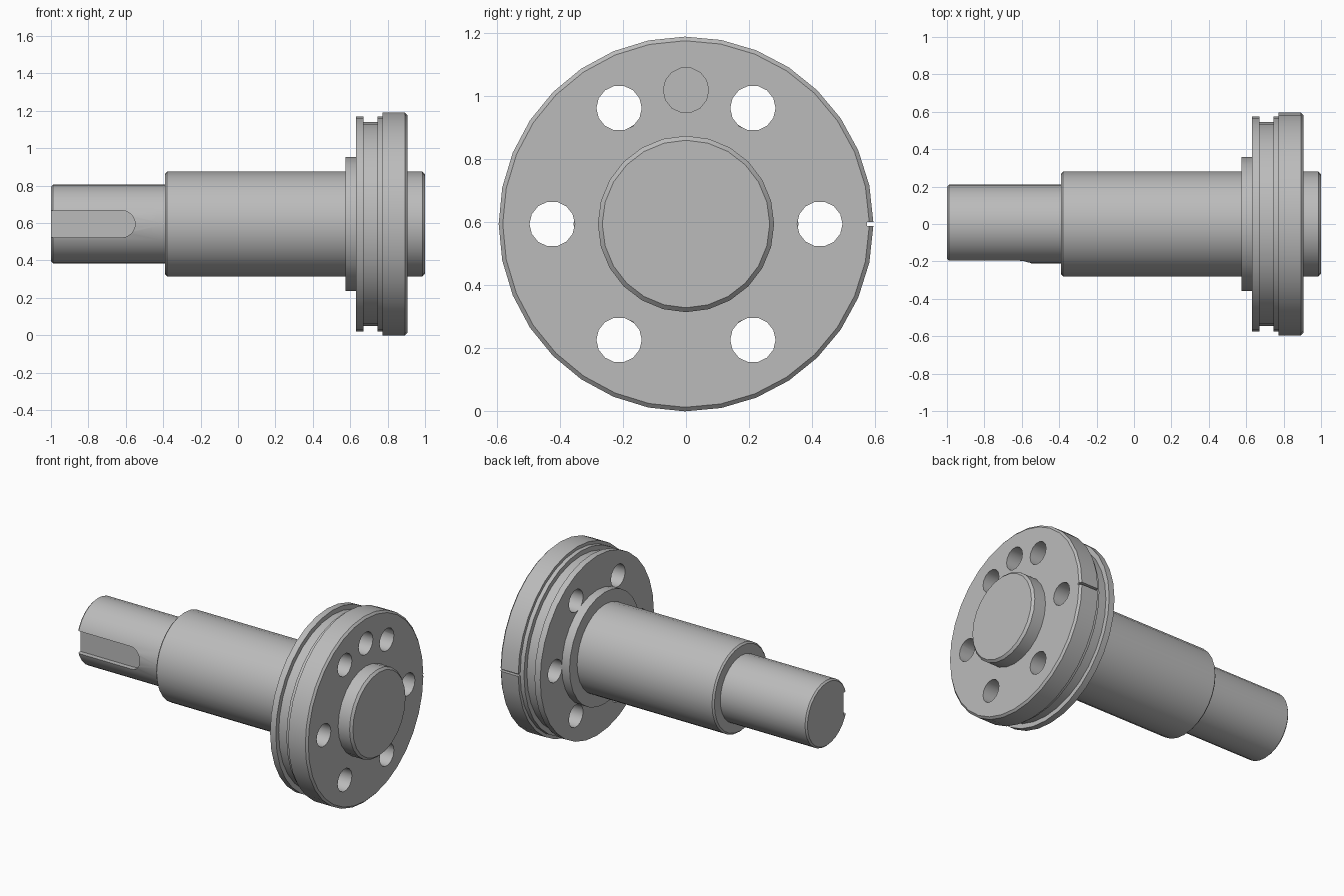
import bpy, bmesh, math
from mathutils import Matrix, Vector

AXIS_Z = 0.595

cube = bpy.data.objects.get("Cube")
if cube:
    bpy.data.objects.remove(cube, do_unlink=True)

steel = bpy.data.materials.new("steel_grey")
steel.use_nodes = True
steel.diffuse_color = (0.5, 0.5, 0.5, 1)
steel.node_tree.nodes["Principled BSDF"].inputs["Base Color"].default_value = (0.5, 0.5, 0.5, 1)


def make_object(name, bm):
    bmesh.ops.recalc_face_normals(bm, faces=bm.faces)
    mesh = bpy.data.meshes.new(name)
    bm.to_mesh(mesh)
    bm.free()
    mesh.materials.append(steel)
    obj = bpy.data.objects.new(name, mesh)
    bpy.context.collection.objects.link(obj)
    return obj


def lathe(name, profile, sides, gap=0.0, closed=False):
    """Revolve (x, radius) points about the shaft axis; a gap leaves the ring split at +y."""
    bm = bmesh.new()
    count = sides + 1 if gap else sides
    rings = []
    for i in range(count):
        a = gap / 2 + (math.tau - gap) * i / sides
        rings.append([bm.verts.new((x, r * math.cos(a), AXIS_Z + r * math.sin(a)))
                      for x, r in profile])
    n = len(profile)
    for i in range(sides):
        a, b = rings[i], rings[(i + 1) % count]
        for j in range(n if closed else n - 1):
            k = (j + 1) % n
            bm.faces.new((a[j], a[k], b[k], b[j]))
    if gap:
        bm.faces.new(rings[0])
        bm.faces.new(rings[-1])
    elif not closed:
        bm.faces.new([ring[0] for ring in rings])
        bm.faces.new([ring[-1] for ring in rings])
    return make_object(name, bm)


def cut(target, cutter):
    mod = target.modifiers.new("cut", "BOOLEAN")
    mod.operation = "DIFFERENCE"
    mod.solver = "EXACT"
    mod.object = cutter
    bpy.context.view_layer.objects.active = target
    bpy.ops.object.modifier_apply(modifier=mod.name)
    bpy.data.objects.remove(cutter, do_unlink=True)


def hole_cutter(y, z, x0, x1):
    bm = bmesh.new()
    place = Matrix.Translation(((x0 + x1) / 2, y, z)) @ Matrix.Rotation(math.pi / 2, 4, "Y")
    bmesh.ops.create_cone(bm, cap_ends=True, segments=14, radius1=0.072, radius2=0.072,
                          depth=x1 - x0, matrix=place)
    return make_object("hole_cutter", bm)


# Stepped shaft: narrow keyed end, then the wide journal
shaft = lathe("shaft", [(-1, 0.2), (-0.99, 0.21), (-0.39, 0.21), (-0.39, 0.27),
                        (-0.38, 0.28), (0.6, 0.28)], 28)

# Keyway slot with one round end, open at the shaft tip
bm = bmesh.new()
outline = [(-1.1, AXIS_Z + 0.072), (-1.1, AXIS_Z - 0.072)]
for i in range(13):
    a = -math.pi / 2 + math.pi * i / 12
    outline.append((-0.622 + 0.072 * math.cos(a), AXIS_Z + 0.072 * math.sin(a)))
slot = bm.faces.new([bm.verts.new((x, -0.165, z)) for x, z in outline])
grown = bmesh.ops.extrude_face_region(bm, geom=[slot])
bmesh.ops.translate(bm, vec=Vector((0, -0.2, 0)),
                    verts=[v for v in grown["geom"] if isinstance(v, bmesh.types.BMVert)])
cut(shaft, make_object("keyway_cutter", bm))

# Collar between journal and flange
collar = lathe("collar", [(0.575, 0.357), (0.64, 0.357)], 28)

# Flange disc with a rim groove
flange = lathe("flange", [(0.63, 0.575), (0.67, 0.575), (0.67, 0.545), (0.745, 0.545),
                          (0.745, 0.575), (0.905, 0.575)], 32)
for i in range(6):
    a = math.tau * i / 6
    cut(flange, hole_cutter(0.425 * math.cos(a), AXIS_Z + 0.425 * math.sin(a), 0.5, 1.0))
cut(flange, hole_cutter(0, AXIS_Z + 0.425, 0.79, 1.0))

# Split band around the flange rim
band = lathe("split_band", [(0.772, 0.572), (0.772, 0.595), (0.893, 0.595), (0.905, 0.582),
                            (0.905, 0.572)], 32, gap=0.024, closed=True)

# Centring hub on the flange face
hub = lathe("hub", [(0.89, 0.28), (0.986, 0.28), (1, 0.266)], 24)

bpy.ops.object.select_all(action="DESELECT")
for obj in (shaft, collar, flange, band, hub):
    obj.select_set(True)
bpy.context.view_layer.objects.active = shaft
bpy.ops.object.shade_smooth_by_angle(angle=math.radians(35))
